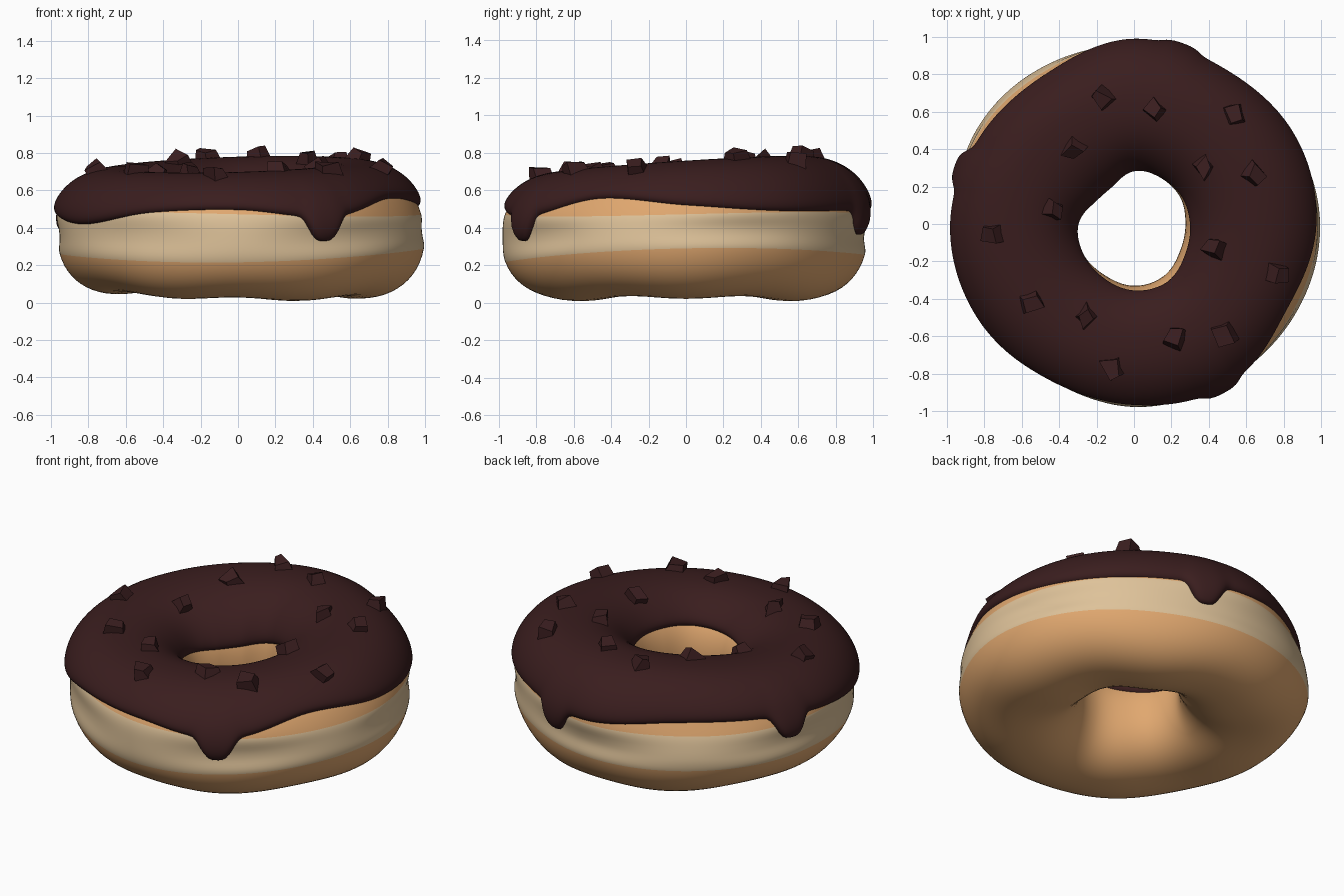
import bpy
import bmesh
import random
from math import sin, cos, pi, tau, asin, exp, hypot, atan2, radians
from mathutils import Vector, Matrix

cube = bpy.data.objects.get("Cube")
if cube:
    bpy.data.objects.remove(cube, do_unlink=True)

random.seed(4)
SEGMENTS = 288
POWER = 2.25     # squareness of the ring's cross-section
MIDDLE = 0.635   # radius of the ring's crest

# Uneven outlines, one value every 30 degrees anticlockwise from +x
BELLY = [1.0, .975, .95, .97, .98, .995, .965, .955, .955, .985, .985, .995]
SHOULDER = [.985, .975, .955, .985, .94, .955, .985, .965, .96, .985, .995, .97]
HOLE = [.275, .285, .285, .29, .24, .25, .305, .315, .315, .33, .32, .285]
ICING_EDGE = [.52, .49, .49, .49, .53, .52, .475, .42, .48, .495, .455, .555]
DRIPS = [-62, 75, 162]


def material(name, color):
    mat = bpy.data.materials.new(name)
    mat.use_nodes = True
    mat.diffuse_color = (*color, 1)
    bsdf = mat.node_tree.nodes["Principled BSDF"]
    bsdf.inputs["Base Color"].default_value = (*color, 1)
    bsdf.inputs["Roughness"].default_value = 0.6
    return mat


dough = material("golden dough", (.75, .39, .16))
cream = material("pale dough", (.73, .54, .32))
chocolate = material("chocolate icing", (.042, .0125, .013))
chunk_brown = material("chocolate chunk", (.043, .013, .014))


def around(values, a):
    """Smooth cyclic interpolation of an outline list at angle a."""
    n = len(values)
    t = (a % tau) / tau * n
    i, f = int(t), t % 1
    p, q, r, s = (values[(i + k) % n] for k in (-1, 0, 1, 2))
    return q + f / 2 * (r - p + f * (2*p - 5*q + 4*r - s + f * (3*(q - r) + s - p)))


def rounded(x):
    return (1 if x >= 0 else -1) * abs(x) ** (2 / POWER)


def smooth(x):
    x = min(1, max(0, x))
    return x * x * (3 - 2 * x)


def heights(a):
    """Middle height and half height of the dough at angle a."""
    top = 0.707 + 0.045 * cos(a - radians(65))
    bottom = 0.03 + 0.012 * cos(2 * a) - 0.012 * cos(a) - 0.009 * cos(6 * a)
    return (top + bottom) / 2, (top - bottom) / 2


def section_angle(a, z):
    mid, half = heights(a)
    h = (z - mid) / half
    return asin((1 if h >= 0 else -1) * abs(h) ** (POWER / 2))


def ring_point(a, phi, offset=0):
    """Point on the dough at angle a round the ring, phi round the section."""
    mid, half = heights(a)
    z = mid + half * rounded(sin(phi))
    if cos(phi) > 0:
        blend = smooth((z - 0.3) / 0.25)
        reach = around(BELLY, a) * (1 - blend) + around(SHOULDER, a) * blend - MIDDLE
    else:
        reach = MIDDLE - around(HOLE, a)
    r = MIDDLE + reach * rounded(cos(phi)) + offset * cos(phi)
    return Vector((r * cos(a), r * sin(a), z + offset * sin(phi)))


def drip(a):
    total = 0
    for d in DRIPS:
        gap = (a - radians(d) + pi) % tau - pi
        total += exp(-abs(gap / radians(5.8)) ** 3.5)
    return total


def sweep(name, column, mats, closed, rule=lambda row: 0):
    """Join point columns all round the ring into a smooth mesh."""
    bm = bmesh.new()
    cols = [[bm.verts.new(p) for p in column(tau * i / SEGMENTS)] for i in range(SEGMENTS)]
    rows = len(cols[0])
    for i, left in enumerate(cols):
        right = cols[(i + 1) % SEGMENTS]
        for j in range(rows if closed else rows - 1):
            k = (j + 1) % rows
            face = bm.faces.new((left[j], right[j], right[k], left[k]))
            face.material_index = rule(j)
            face.smooth = True
    return finish(name, bm, mats)


def finish(name, bm, mats):
    bmesh.ops.recalc_face_normals(bm, faces=bm.faces)
    mesh = bpy.data.meshes.new(name)
    bm.to_mesh(mesh)
    bm.free()
    obj = bpy.data.objects.new(name, mesh)
    bpy.context.collection.objects.link(obj)
    for mat in mats:
        mesh.materials.append(mat)
    return obj


# Dough ring with a pale, slightly grooved band round its outside
BAND_ROWS, REST_ROWS = 14, 52


def dough_column(a):
    low = section_angle(a, 0.255 + 0.015 * cos(a) + 0.02 * cos(2 * a) + 0.02 * sin(a))
    high = section_angle(a, 0.472 + 0.012 * sin(2 * a))
    points = []
    for j in range(BAND_ROWS):
        s = j / BAND_ROWS
        groove = -0.014 * sin(pi * s) ** 2 * (1 + 0.5 * sin(5 * a))
        points.append(ring_point(a, low + (high - low) * s, groove))
    for j in range(REST_ROWS):
        points.append(ring_point(a, high + (low + tau - high) * j / REST_ROWS))
    return points


sweep("dough_ring", dough_column, [dough, cream], True, lambda j: int(j < BAND_ROWS))

# Icing with a rounded, dripping edge
ICING_ROWS = 60


def icing_column(a):
    d = drip(a)
    outer = section_angle(a, around(ICING_EDGE, a) - 0.125 * d)
    inner = pi - section_angle(a, 0.5 + 0.05 * cos(a + radians(20)))
    points = []
    for j in range(ICING_ROWS + 1):
        u = sin((j / ICING_ROWS - 0.5) * pi)
        phi = outer + (inner - outer) * (u + 1) / 2
        thick = 0.032 + 0.009 * d * max(0, cos(phi)) ** 3
        points.append(ring_point(a, phi, -0.008 + (thick + 0.008) * max(0, 1 - u ** 16) ** 0.5))
    return points


sweep("icing", icing_column, [chocolate], False)

# Chocolate chunks scattered on the icing
SPOTS = [(-.17, .67), (.11, .61), (.53, .58), (-.32, .41), (.38, .31),
         (.64, .27), (-.44, .09), (-.75, -.05), (.44, -.14), (.75, -.25),
         (-.55, -.41), (-.25, -.5), (.22, -.61), (.49, -.58), (-.11, -.77)]

for number, (x, y) in enumerate(SPOTS, 1):
    a, r = atan2(y, x), hypot(x, y)
    reach = (around(SHOULDER, a) if r > MIDDLE else around(HOLE, a)) - MIDDLE
    f = (r - MIDDLE) / abs(reach)
    mid, half = heights(a)
    z = mid + half * (1 - min(0.95, abs(f)) ** POWER) ** (1 / POWER) + 0.016
    up = Vector((f * cos(a), f * sin(a), 1.1))
    up += Vector((random.uniform(-.4, .4), random.uniform(-.4, .4), 0))
    turn = up.to_track_quat('Z', 'Y').to_matrix().to_4x4()
    bm = bmesh.new()
    bmesh.ops.create_cube(bm, size=0.12)
    for v in bm.verts:
        if v.co.z > 0:
            v.co.x *= random.uniform(0.45, 0.9)
            v.co.y *= random.uniform(0.45, 0.9)
        v.co += Vector([random.uniform(-.014, .014) for _ in range(3)])
    place = Matrix.Translation((x, y, z)) @ turn @ Matrix.Rotation(random.uniform(0, pi), 4, 'Z')
    bm.transform(place)
    finish(f"chunk_{number}", bm, [chunk_brown])
